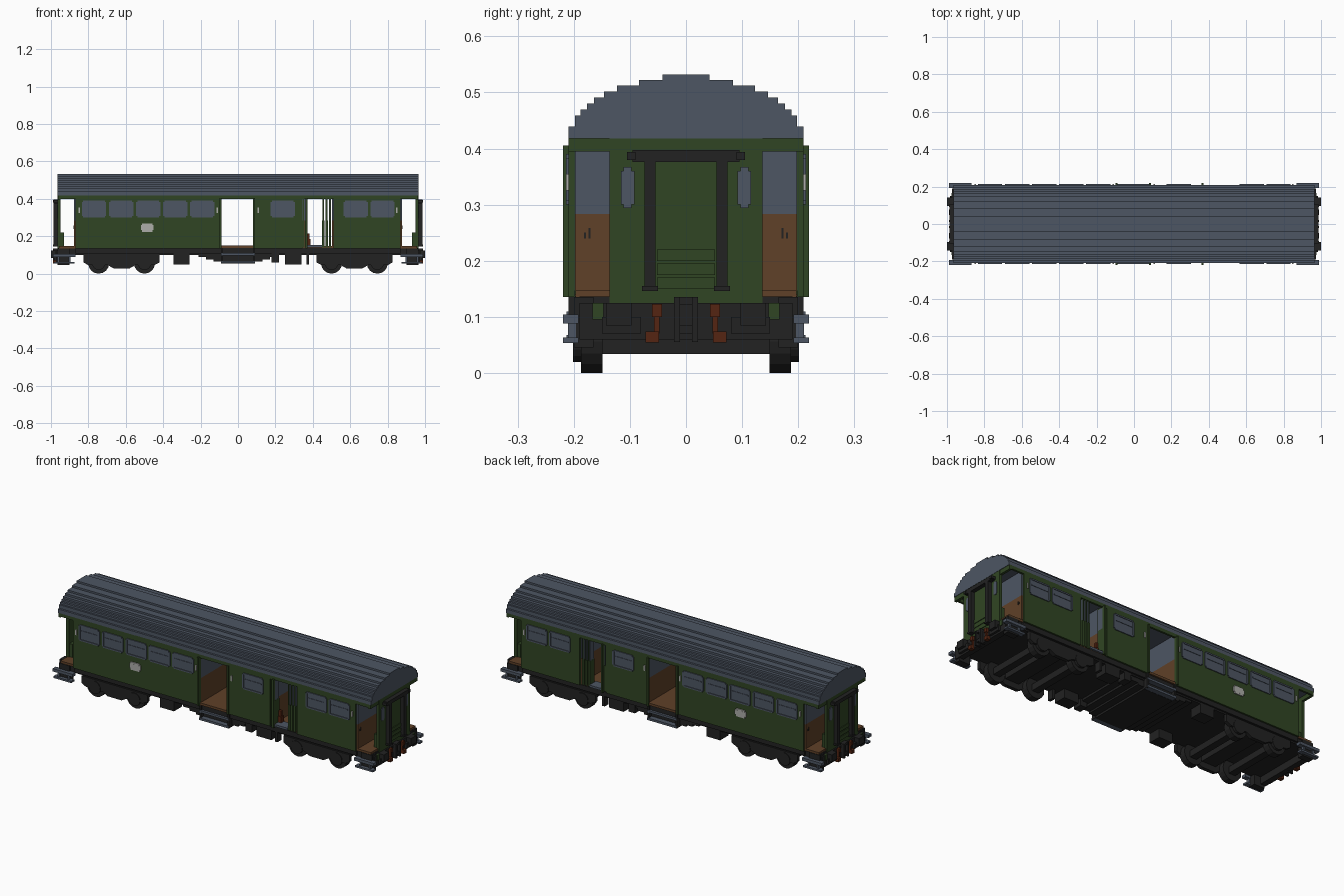
import bpy, bmesh, math
from mathutils import Matrix, Vector

default_cube = bpy.data.objects.get("Cube")
if default_cube:
    bpy.data.objects.remove(default_cube, do_unlink=True)


def make_material(name, colour):
    material = bpy.data.materials.new(name)
    material.use_nodes = True
    rgba = (*colour, 1)
    material.diffuse_color = rgba
    material.node_tree.nodes["Principled BSDF"].inputs["Base Color"].default_value = rgba
    return material


GREEN = make_material("dark green", (.03, .06, .017))
SLATE = make_material("slate grey", (.075, .093, .125))
BLACK = make_material("soft black", (.016, .016, .016))
BROWN = make_material("wood brown", (.115, .052, .021))
RED = make_material("rust red", (.09, .018, .006))
PALE = make_material("pale grey", (.42, .42, .40))


def finish(name, mesh_data, material):
    bmesh.ops.recalc_face_normals(mesh_data, faces=mesh_data.faces)
    mesh = bpy.data.meshes.new(name)
    mesh_data.to_mesh(mesh)
    mesh_data.free()
    mesh.materials.append(material)
    item = bpy.data.objects.new(name, mesh)
    bpy.context.collection.objects.link(item)
    return item


def mirrored(item, axes):
    """Mirror an object about the world origin on the named axes."""
    if axes:
        modifier = item.modifiers.new("mirror", 'MIRROR')
        modifier.use_axis = ["x" in axes, "y" in axes, False]
        modifier.use_mirror_merge = False
    return item


def boxes(name, material, spans, axes=""):
    """One object from a list of (x range, y range, z range) blocks."""
    mesh_data = bmesh.new()
    for span in spans:
        centre = Vector([(low + high) / 2 for low, high in span])
        size = [high - low for low, high in span]
        matrix = Matrix.Translation(centre) @ Matrix.Diagonal((*size, 1))
        bmesh.ops.create_cube(mesh_data, size=1, matrix=matrix)
    return mirrored(finish(name, mesh_data, material), axes)


def both(half):
    return (-half, half)


def extrude(name, material, outline, axis, start, end, axes=""):
    """Extrude a flat outline along x (outline in y, z) or y (outline in x, z)."""
    mesh_data = bmesh.new()
    place = (lambda a, b: (start, a, b)) if axis == "x" else (lambda a, b: (a, start, b))
    face = mesh_data.faces.new([mesh_data.verts.new(place(a, b)) for a, b in outline])
    result = bmesh.ops.extrude_face_region(mesh_data, geom=[face])
    moved = [v for v in result["geom"] if isinstance(v, bmesh.types.BMVert)]
    offset = Vector((end - start, 0, 0) if axis == "x" else (0, end - start, 0))
    bmesh.ops.translate(mesh_data, verts=moved, vec=offset)
    return mirrored(finish(name, mesh_data, material), axes)


def drums(name, material, centres, radius, depth, axes):
    """Cylinders lying along y."""
    mesh_data = bmesh.new()
    for centre in centres:
        matrix = Matrix.Translation(centre) @ Matrix.Rotation(math.pi / 2, 4, 'X')
        bmesh.ops.create_cone(mesh_data, cap_ends=True, segments=16, radius1=radius,
                              radius2=radius, depth=depth, matrix=matrix)
    return mirrored(finish(name, mesh_data, material), axes)


# Stepped roof
steps = [(.209, .439), (.198, .459), (.188, .47), (.176, .48), (.164, .491),
         (.146, .502), (.123, .512), (.084, .522), (.042, .532)]
right_side, bottom = [], .418
for half_width, top in steps:
    right_side += [(half_width, bottom), (half_width, top)]
    bottom = top
left_side = [(-y, z) for y, z in reversed(right_side)]
extrude("roof", SLATE, right_side + left_side, "x", -.965, .965)

# Side walls with open doorways
WALL = (.198, .209)
BODY = (.135, .418)
sections = [(-.87, -.09), (.09, .345), (.51, .87)]
boxes("side_walls", GREEN, [(s, WALL, BODY) for s in sections], "y")
boxes("door_headers", GREEN, [(both(.958), WALL, (.4, .419))], "y")
boxes("door_posts", GREEN, [((x - .005, x + .005), (.205, .219), (.135, .405))
                            for x in (-.094, .086, .366)], "y")
boxes("wall_handles", PALE, [((x - .004, x + .004), (.208, .214), (.325, .355))
                             for x in (-.85, -.112, .108, .85)], "y")

# Windows: outer frame, pane and sliding rail
window_centres = [-.77, -.625, -.48, -.336, -.191, .24, .63, .773]


def window_blocks(x):
    for side in (-1, 1):
        yield ((x + side * .06 - .005, x + side * .06 + .005), (.205, .214), (.307, .383))
        level = .345 + side * .041
        yield (both_at(x, .058), (.205, .214), (level - .004, level + .004))
    yield (both_at(x, .052), (.205, .213), (.352, .358))


def both_at(centre, half):
    return (centre - half, centre + half)


boxes("window_frames", SLATE, [b for x in window_centres for b in window_blocks(x)], "y")
boxes("window_panes", SLATE, [(both_at(x, .057), (.2, .2105), (.305, .386))
                              for x in window_centres], "y")

# Round-cornered plaque on each side
boxes("side_plaque", PALE, [(both_at(-.485, half), (.207, depth), both_at(.246, tall))
      for half, tall, depth in ((.034, .013, .2150), (.027, .022, .2145))], "y")

# Floor and bulkheads: wood below, grey above
boxes("floor", BROWN, [(both(.957), both(.197), (.135, .147))])
bulkheads = [both_at(x, .006) for x in (-.871, -.096, .096, .352, .508, .871)]
boxes("bulkhead_lower", BROWN, [(b, both(.1975), (.147, .283)) for b in bulkheads])
boxes("bulkhead_upper", SLATE, [(b, both(.1975), (.283, .418)) for b in bulkheads])
boxes("bulkhead_latches", BLACK, [((.87, .879), both_at(.172, .002), (.24, .258)),
                                  ((.87, .879), both_at(.18, .002), (.24, .25))], "xy")

# Folded leaves of the narrow doorway
leaves = [.35, .364, .456, .474, .492]
boxes("folding_door_lower", GREEN, [(both_at(x, .006), (.165, .204), (.14, .283))
                                    for x in leaves], "y")
boxes("folding_door_upper", SLATE, [(both_at(x, .005), (.167, .203), (.283, .4))
                                    for x in leaves], "y")
boxes("folding_door_edges", GREEN, [(both_at(x, .003), (.163, .206), (.283, .408))
                                    for x in leaves], "y")
boxes("doorway_sill", SLATE, [((.37, .45), (.15, .208), (.14, .152))], "y")
boxes("doorway_red_lever", RED, [(both_at(.376, .012), (.15, .175), (.15, .185)),
                                 (both_at(.376, .007), (.155, .17), (.185, .215))], "y")

# End walls with gangway
boxes("end_walls", GREEN, [((.948, .964), both(.136), (.125, .419)),
                           ((.948, .962), (.13, .209), (.395, .419))], "xy")
boxes("end_kick_ribs", GREEN, [((.962, .968), both(.052), (z, z + .02))
                               for z in (.15, .175, .2)], "x")
boxes("end_windows", SLATE, [((.96, .967), both_at(.104, .012), (.3, .36)),
                             ((.96, .967), both_at(.104, .007), (.294, .367))], "xy")
boxes("gangway_frame", BLACK, [((.962, .987), both_at(.064, .01), (.15, .385)),
                               ((.962, .99), both_at(.064, .014), (.146, .155)),
                               ((.962, .987), (0, .095), (.376, .397)),
                               ((.965, .99), (.09, .105), (.38, .394))], "xy")
boxes("vestibule_lockers", GREEN, [((.93, .95), (.09, .13), (.147, .22))], "xy")

# Underframe, stepped belly and equipment boxes
boxes("underframe", BLACK, [(both(.962), both(.19), (.1, .136)),
                            (both(.87), both(.2), (.108, .136))])
belly = [(.245, .1), (.21, .088), (.17, .076), (.13, .066), (.09, .055)]
boxes("belly", BLACK, [(both(half), both(.185), (low, .11)) for half, low in belly])
boxes("equipment_boxes", BLACK, [((-.345, -.26), (.12, .192), (.05, .11)),
                                 ((.25, .34), (.12, .192), (.05, .11)),
                                 ((.18, .22), (.14, .192), (.06, .11)),
                                 ((.365, .38), (.16, .195), (.05, .11))], "y")

# Bogies mirrored to both ends
AXLES = (.5, .745)
drums("wheels", BLACK, [(x, .168, .056) for x in AXLES], .056, .038, "xy")
drums("axle_boxes", BLACK, [(x, .19, .056) for x in AXLES], .036, .022, "xy")
boxes("axles", BLACK, [(both_at(x, .02), both(.15), (.034, .07)) for x in AXLES], "x")
frame_outline = [(.42, .1), (.42, .06), (.45, .045), (.55, .045), (.58, .028), (.665, .028),
                 (.695, .045), (.8, .045), (.825, .06), (.825, .1)]
extrude("bogie_side_frames", BLACK, frame_outline, "y", .178, .198, "xy")
boxes("bogie_bolsters", BLACK, [((.58, .665), both(.18), (.06, .102))], "x")

# Central entrance steps
boxes("entrance_treads", SLATE, [(both(.09), (.18, .213), (z, z + .012))
                                 for z in (.056, .098)], "y")
boxes("entrance_step_sides", BLACK, [((.082, .092), (.18, .209), (.056, .137))], "xy")
boxes("entrance_sill", BROWN, [(both(.09), (.19, .208), (.137, .15))], "y")

# Corner steps under the end platforms
boxes("corner_treads", SLATE, [((.868, .99), (.192, .219), (.088, .104)),
                               ((.875, .985), (.192, .219), (.053, .063))], "xy")
boxes("corner_step_hangers", SLATE, [(both_at(x, .005), (.196, .21), (.055, .1))
                                     for x in (.9, .96)], "xy")
boxes("corner_step_brackets", BLACK, [((.9, .965), (.165, .2), (.045, .135))], "xy")

# Buffer beam, coupling and hoses
boxes("buffer_beam", BLACK, [((.94, .972), both(.19), (.06, .125)),
                             ((.965, 1), (.097, .143), (.085, .125)),
                             ((.965, .985), (.08, .15), (.07, .1))], "xy")
boxes("beam_markers", GREEN, [((.965, .976), both_at(.157, .01), (.095, .125))], "xy")
boxes("coupling", BLACK, [((.96, .99), (.011, .021), (.055, .135)),
                          ((.96, .987), both(.021), (.122, .135)),
                          ((.96, .987), both(.021), (.07, .085))], "xy")
boxes("brake_hoses", RED, [((.968, .986), both_at(.052, .009), (.1, .123)),
                           ((.968, .982), both_at(.052, .005), (.07, .102)),
                           ((.968, .99), both_at(.06, .012), (.054, .074))], "xy")
